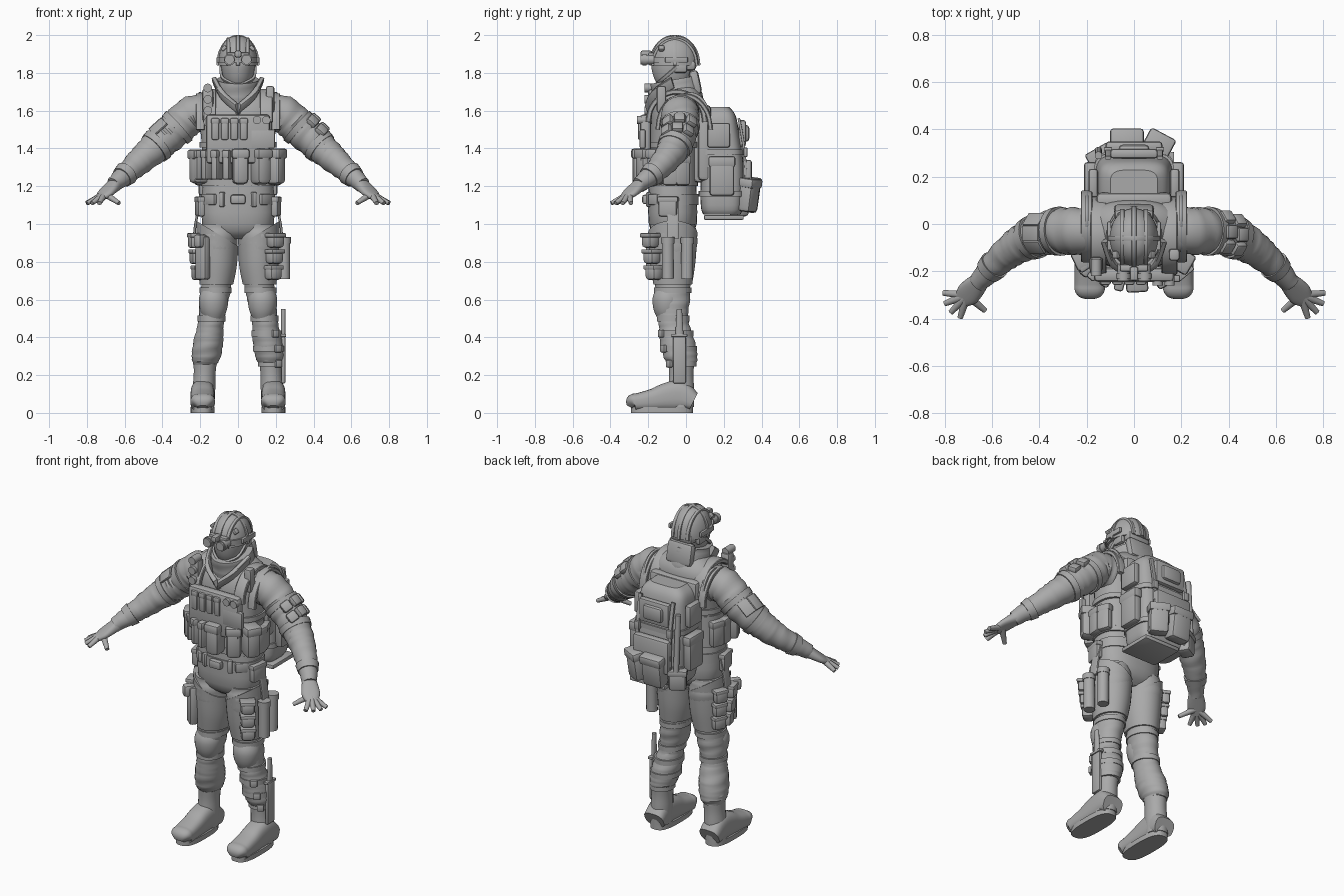
import bpy, bmesh, math
from mathutils import Vector, Matrix

cube = bpy.data.objects.get("Cube")
if cube:
    bpy.data.objects.remove(cube, do_unlink=True)

grey = bpy.data.materials.new("plain_grey")
grey.use_nodes = True
tone = (.4, .4, .4, 1)
grey.diffuse_color = tone
grey.node_tree.nodes["Principled BSDF"].inputs["Base Color"].default_value = tone
UP, SIDE, BACK = Vector((0, 0, 1)), Vector((1, 0, 0)), Vector((0, 1, 0))
SIDES = (-1, 1)
parts = []


def finish(name, bm):
    bmesh.ops.recalc_face_normals(bm, faces=bm.faces)
    mesh = bpy.data.meshes.new(name)
    bm.to_mesh(mesh)
    bm.free()
    mesh.materials.append(grey)
    obj = bpy.data.objects.new(name, mesh)
    bpy.context.scene.collection.objects.link(obj)
    parts.append(obj)


def spline(rings, steps):
    """Catmull-Rom interpolation through the ring values."""
    out, last = [], len(rings) - 1
    for i in range(last):
        window = [rings[min(max(i + k, 0), last)] for k in range(-1, 3)]
        for s in range(steps):
            t = s / steps
            out.append([b + t / 2 * (c - a + t * (2*a - 5*b + 4*c - d + t * (3*(b - c) + d - a)))
                        for a, b, c, d in zip(*window)])
    return out + [list(rings[last])]


def loft(name, rings, axis=None, flat=False, power=2, sides=24, steps=4, slope=0, fold=0):
    """Skin through rings (x, y, z, half width, half depth); slope tilts the last ring."""
    bm = bmesh.new()
    data = spline(rings, steps)
    mids = [Vector(ring[:3]) for ring in data]
    last = len(data) - 1
    loops = []
    for i, (mid, ring) in enumerate(zip(mids, data)):
        along = UP if flat else (mids[min(i + 1, last)] - mids[max(i - 1, 0)]).normalized()
        upright = abs(along.z) > .99
        a = (axis or (SIDE if upright else along.cross(UP))).normalized()
        b = along.cross(a).normalized()
        loop = []
        for k in range(sides):
            angle = math.tau * (k + .5) / sides
            c, s = math.cos(angle), math.sin(angle)
            crease = 1 + fold * math.sin(i * 2 + 2 * math.sin(angle + i / 2))
            u = math.copysign(abs(c) ** (2 / power), c) * ring[3] * crease
            v = math.copysign(abs(s) ** (2 / power), s) * ring[4] * crease
            loop.append(bm.verts.new(mid + a * u + b * v + UP * (slope * u * i / last)))
        loops.append(loop)
    for low, high in zip(loops, loops[1:]):
        for k in range(sides):
            n = (k + 1) % sides
            bm.faces.new((low[k], low[n], high[n], high[k]))
    bm.faces.new(loops[0])
    bm.faces.new(loops[-1])
    finish(name, bm)


def box(name, at, size, turn=(0, 0, 0), soft=.25, lid=False):
    """Rounded box, turned in degrees about x, y and z, with an optional overlapping lid."""
    rot = Matrix.Identity(3)
    for angle, letter in zip(turn, "XYZ"):
        rot = Matrix.Rotation(math.radians(angle), 3, letter) @ rot
    bm = bmesh.new()
    bmesh.ops.create_cube(bm, size=1)
    bmesh.ops.scale(bm, vec=size, verts=bm.verts)
    bmesh.ops.bevel(bm, geom=bm.edges[:], offset=min(size) * soft, segments=2,
                    profile=.5, affect='EDGES')
    bmesh.ops.transform(bm, matrix=Matrix.Translation(at) @ rot.to_4x4(), verts=bm.verts)
    finish(name, bm)
    if lid:
        wide, deep, high = size
        box(name + "_lid", Vector(at) + rot @ UP * high * .4,
            (wide * 1.1, deep * 1.1, high * .3), turn)


def rod(name, start, end, radius):
    loft(name, [(*start, radius, radius), (*end, radius, radius)], sides=16)


def strap(name, points, axis, wide=.02, thick=.007):
    loft(name, [(*p, wide, thick) for p in points], axis, power=5, sides=12)


def arc(at, along, rise):
    """Half ellipse of points from +along, over the top, to -along."""
    angles = [math.pi * k / 8 for k in range(9)]
    return [Vector(at) + Vector(along) * math.cos(t) + UP * rise * math.sin(t) for t in angles]


def column(points, place, ratio):
    """Upright rings from (height, half width) pairs."""
    return [(*place(z), z, wide, wide * ratio) for z, wide in points]


def level(rings, z, grow=0):
    """Ring of a column at a height, enlarged by grow."""
    for low, high in zip(rings, rings[1:]):
        if z <= high[2]:
            break
    t = (z - low[2]) / (high[2] - low[2])
    x, y, z, wide, deep = (a + (b - a) * t for a, b in zip(low, high))
    return x, y, z, wide + grow, deep + grow


def mount(rings, z, angle, out):
    """Point on a column's skin; angle in degrees from the front towards +x."""
    x, y, z, wide, deep = level(rings, z, out)
    t = math.radians(angle)
    return Vector((x + wide * math.sin(t), y - deep * math.cos(t), z))


def attach(name, rings, z, angle, size, lid=False):
    box(name, mount(rings, z, angle, size[1] * .4), size, (0, 0, angle), .3, lid)


def band(name, rings, z, grow=.01, half=.015, power=2):
    x, y, z, wide, deep = level(rings, z, grow)
    loft(name, [(x, y, z - half, wide, deep), (x, y, z + half, wide, deep)],
         flat=True, power=power, sides=32)


# Torso with vest, belt and plates
TRUNK = column([(.92, .1), (1, .19), (1.3, .185), (1.5, .2), (1.6, .21), (1.67, .18), (1.73, .1)],
               lambda z: (0, max(-.07, z * .15 - .28)), .67)
loft("torso", TRUNK, flat=True, power=2.5, sides=36)
band("belt", TRUNK, 1.13, half=.03, power=2.5)
band("vest_hem", TRUNK, 1.22, half=.02, power=2.5)
band("cummerbund", TRUNK, 1.31, half=.08, power=2.5)
band("chest_strap", TRUNK, 1.42, power=2.5)
attach("belt_buckle", TRUNK, 1.13, 0, (.08, .04, .05))
attach("chest_plate", TRUNK, 1.45, 0, (.34, .06, .26))
attach("back_plate", TRUNK, 1.43, 180, (.32, .07, .4))
box("map_pouch", (.13, -.23, 1.45), (.13, .03, .1))
for i in range(4):
    box("upper_magazine", (i * .05 - .12, -.235, 1.5), (.04, .04, .11), lid=True)
    attach("lower_magazine", TRUNK, 1.31, i * 14 - 56, (.037, .1, .15), lid=True)
for angle in (3, 32, 60):
    attach("front_pouch", TRUNK, 1.3, angle, (.085, .1, .18), lid=True)
attach("side_pouch", TRUNK, 1.3, -65, (.08, .1, .17), lid=True)
for x in (.1, .15):
    rod("chest_light", (x, -.26, 1.55), (x, -.18, 1.55), .022)

# Radio, shoulder gear and carrying straps
box("radio", (-.16, -.17, 1.63), (.06, .06, .17))
for i in range(4):
    z = 1.54 + i * .06
    rod("radio_knob", (-.16, -.22, z), (-.16, -.15, z), .023)
box("shoulder_light", (.17, -.13, 1.66), (.045, .05, .14))
for s in SIDES:
    strap("shoulder_strap", arc((s * .15, -.05, 1.54), BACK * .15, .16), SIDE, .035, .014)
    strap("pack_strap", arc((s * .2, -.01, 1.5), BACK * .14, .18), SIDE, .024, .012)
    strap("pack_cable", arc((s * .2, .02, 1.56), BACK * .1, .13), SIDE, .008, .008)
    for angle in (85, 110):
        attach("waist_pouch", TRUNK, 1.28, s * angle, (.08, .05, .15), lid=True)
    attach("hip_pouch", TRUNK, 1.09, s * 80, (.1, .04, .1), lid=True)
    attach("belt_pouch", TRUNK, 1.13, s * 45, (.07, .03, .06))
    attach("belt_loop", TRUNK, 1.13, s * 25, (.03, .03, .08))

# Neck wrap
loft("collar", [(0, -.03 - i * .01, 1.6 + i * .055, .13 - i * .006, .13) for i in range(4)],
     SIDE, sides=32, fold=.015)
box("collar_back", (0, .05, 1.75), (.17, .05, .13), (12, 0, 0), .4)
for s in SIDES:
    strap("collar_flap", [(s * .12, -.07, 1.75), (s * .08, -.17, 1.68), (0, -.2, 1.61)],
          Vector((s, -1, 3)), .03, .014)

# Head, helmet and goggles
HEAD = column([(1.65, .06), (1.72, .06), (1.78, .08), (1.85, .09), (1.92, .08)],
              lambda z: (0, -.07), 1.28)
loft("head", HEAD, flat=True, sides=32)
brow, crown = Vector((0, -.06, 1.84)), .155
dome = [math.radians(a) for a in range(0, 90, 11)]
loft("helmet", [(*brow + UP * crown * math.sin(t), .105 * math.cos(t) ** .8, .127 * math.cos(t) ** .8)
                for t in dome], flat=True, sides=36)
box("helmet_nape", (0, .02, 1.84), (.15, .07, .06), soft=.4)
for i in (-1, 0, 1):
    shrink = 1 - abs(i) * .1
    strap("helmet_strip", arc(brow + SIDE * i * .05, BACK * .13 * shrink, crown * shrink), SIDE, .01)
strap("helmet_cross_strip", arc(brow, SIDE * .108, crown), BACK, .01)
band("goggle_band", HEAD, 1.87, .018)
box("goggle_bridge", (0, -.185, 1.885), (.12, .03, .045))
box("goggle_mount", (0, -.21, 1.9), (.035, .06, .035))
for s in SIDES:
    x = s * .045
    rod("goggle_lens", (x, -.24, 1.87), (x, -.17, 1.87), .026)
    rod("goggle_rim", (x, -.23, 1.87), (x, -.21, 1.87), .031)
    box("helmet_rail", (s * .105, -.05, 1.87), (.016, .12, .03))
    box("ear_cover", (s * .08, -.03, 1.83), (.03, .07, .06), soft=.4)
    box("helmet_clip", (s * .075, -.13, 1.93), (.03, .03, .02), (0, s * 45, 0))
    strap("chin_strap", [(s * .09, -.05, 1.83), (s * .08, -.12, 1.77), (0, -.17, 1.73)],
          Vector((s, -2, 3)), .009)


def arm(s, x, grow=0):
    """Ring of the arm at a distance from the middle."""
    radius = .1 - (x - .2) ** 2 * .28 + grow
    bend = max(0, x - .3) ** 2 * 1.7
    return s * x, -.03 - bend, min(1.58, 1.8 - x * .9), radius, radius


def on_arm(s, x, roll):
    """Point on the upper arm's skin; roll in degrees from its outer side to the back."""
    ring, t = arm(s, x), math.radians(roll)
    outward = Vector((s * .67, 0, .74))
    return Vector(ring[:3]) + (outward * math.cos(t) + BACK * math.sin(t)) * ring[3]


# Arms, sleeve gear and hands
for s in SIDES:
    loft("arm", [arm(s, .17 + i * .07) for i in range(8)], steps=6, fold=.035)
    for x in (.31, .42, .59):
        loft("sleeve_band", [arm(s, x, .008), arm(s, x + .025, .006)])
    wrist, palm = Vector((s * .64, -.23, 1.22)), Vector((s * .705, -.3, 1.16))
    reach = palm - wrist
    loft("palm", [(*wrist + reach * k / 3, wide, .036 - k * .005)
                  for k, wide in enumerate((.036, .044, .05, .05, .035))], power=2.4)
    for i, name in enumerate(("little", "ring", "middle", "index", "thumb")):
        heading = math.radians(5 - 26 * i - (40 if name == "thumb" else 0))
        fling = Vector((s * math.cos(heading), math.sin(heading), -.5)) * .1
        loft(name + "_finger", [(*palm + fling * k / 4, .02 - k * .002, .019 - k * .002)
                                for k in range(5)], sides=12)
for roll in (-40, 0, 40):
    for x in (.345, .395):
        box("sleeve_pouch", on_arm(1, x, roll), (.06, .06, .04), (-roll, 42, 0), .3)
    box("sleeve_patch", on_arm(-1, .375, roll), (.09, .065, .014), (-roll, -42, 0))

# Legs, thigh panels, knees and boots
LEGS = {s: column([(.25, .058), (.29, .076), (.37, .08), (.46, .07), (.52, .07), (.6, .078),
                   (.7, .082), (.9, .11), (1, .1)],
                  lambda z, s=s: (s * max(.11, .21 - z * .14), max(-.07, .03 - z / 5)), 1.17)
        for s in SIDES}
for s, leg in LEGS.items():
    loft("leg", leg, flat=True, steps=6, fold=.025)
    loft("thigh_panel", [level(leg, z, .008) for z in (.68, .8, .95)], flat=True, sides=32, slope=s * .6)
    loft("knee_pad", column([(.48, .04), (.54, .07), (.61, .077), (.67, .05)],
                            lambda z: (s * .13, -.1), 1), flat=True)
    for z in (.5, .65):
        band("knee_strap", leg, z, .005)
    sole = s * .187
    loft("boot_shaft", column([(.03, .06), (.12, .061), (.2, .058), (.27, .062)],
                              lambda z: (sole - s * z / 20, -.025), 1.12), flat=True)
    heights = [(.04, .05), (-.03, .08), (-.1, .075), (-.17, .06), (-.25, .048), (-.28, .044), (-.295, .02)]
    loft("boot_foot", [(sole, y, high + .01, min(.064, high * 1.4), high) for y, high in heights],
         power=2.8)
    loft("boot_sole", [(sole, -.127, z, .064, .164) for z in (0, .03)], flat=True, power=2.8, sides=32)
    strap("thigh_hanger", [mount(leg, z, s * 90, .015) for z in (.92, 1)] + [(s * .2, -.07, 1.12)],
          BACK, .03)

# Thigh gear: tubes on the left, pouch grid and holster on the right
left, right = LEGS[1], LEGS[-1]
for angle in (80, 120):
    low, high = (mount(left, z, angle, grow) for z, grow in ((.71, .05), (.93, .03)))
    rod("thigh_tube", low, high, .032)
    rod("thigh_tube_cap", low.lerp(high, .85), high, .036)
for i in range(3):
    z = .74 + i * .085
    for angle in (-75, -115):
        attach("right_thigh_pouch", right, z, angle, (.075, .05, .075), lid=True)
    attach("left_thigh_pouch", left, z, 40, (.08, .07, .075), lid=True)
attach("holster", right, .82, -40, (.075, .05, .23))
attach("holster_grip", right, .91, -40, (.05, .07, .07))

# Knife and calf straps on the left leg
hilt = Vector((.24, -.035, .41))
box("knife_sheath", hilt - UP * .13, (.022, .068, .25), soft=.4)
box("knife_guard", hilt, (.03, .085, .016))
loft("knife_grip", [(*hilt + UP * k * .07, .012, .022 - k * .004) for k in range(3)], flat=True)
for z in (.26, .34, .42):
    band("calf_strap", left, z, .006)
    attach("calf_buckle", left, z, 35, (.04, .02, .04))

# Backpack with pockets, straps and lower pouches
PACK = column([(1.05, .14), (1.1, .16), (1.3, .165), (1.5, .155), (1.58, .14), (1.62, .1)],
              lambda z: (0, .19 - max(0, z - 1.3) / 10), .7)
loft("backpack", PACK, flat=True, power=4, sides=40)
attach("pack_top_pocket", PACK, 1.48, 180, (.2, .04, .14))
attach("pack_label_plate", PACK, 1.48, 180, (.13, .06, .09))
attach("pack_front_pocket", PACK, 1.24, 180, (.24, .05, .2))
box("pack_base_flap", (.05, .2, 1.035), (.24, .21, .025))
box("pack_back_pad", (0, .08, 1.4), (.26, .08, .36))
for z in (1.16, 1.38):
    band("pack_strap_band", PACK, z, power=4)
for s in SIDES:
    attach("pack_side_pocket", PACK, 1.25, s * 90, (.13, .05, .2), lid=True)
    attach("pack_upper_side", PACK, 1.47, s * 90, (.12, .04, .13))
    strap("pack_back_strap", [mount(PACK, z, 180, .015) + SIDE * s * .11
                              for z in (1.07, 1.2, 1.4, 1.56)], SIDE, .012)
    box("pack_buckle", (s * .11, .315, 1.38), (.035, .02, .05))
rod("pack_rod", (-.15, .31, 1.16), (-.15, .29, 1.5), .016)
box("lower_pouch", (-.03, .345, 1.15), (.13, .085, .18), (-8, 0, 0), lid=True)
box("corner_pouch", (.1, .33, 1.15), (.11, .085, .17), (-8, 0, -28), lid=True)
box("small_pouch", (-.14, .28, 1.1), (.1, .08, .12), (0, 0, 30), lid=True)

# Smooth shading with crisp edges
bpy.ops.object.select_all(action='DESELECT')
for obj in parts:
    obj.select_set(True)
bpy.context.view_layer.objects.active = parts[0]
bpy.ops.object.shade_smooth_by_angle(angle=math.radians(35))
